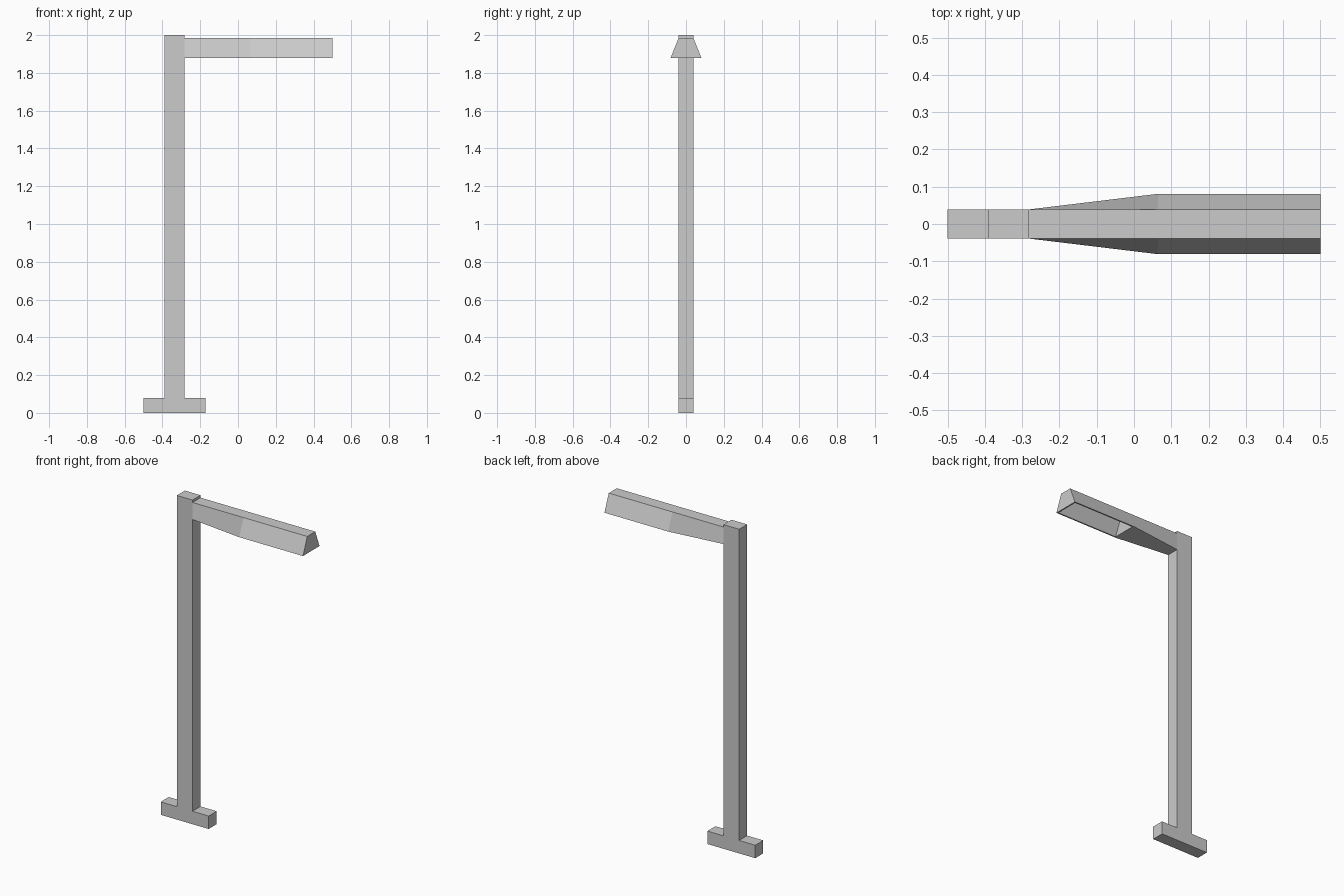
import bpy, bmesh

if "Cube" in bpy.data.objects:
    bpy.data.objects.remove(bpy.data.objects["Cube"])

HALF = 0.039  # half depth of the post


def finish(name, bm):
    bmesh.ops.recalc_face_normals(bm, faces=bm.faces[:])
    mesh = bpy.data.meshes.new(name)
    bm.to_mesh(mesh)
    bm.free()
    obj = bpy.data.objects.new(name, mesh)
    bpy.context.collection.objects.link(obj)
    return obj


# post with foot: one inverted T profile, extruded along y
profile = [(-0.5, 0), (-0.173, 0), (-0.173, 0.08), (-0.283, 0.08),
           (-0.283, 2), (-0.39, 2), (-0.39, 0.08), (-0.5, 0.08)]
bm = bmesh.new()
front = bm.faces.new([bm.verts.new((x, -HALF, z)) for x, z in profile])
ext = bmesh.ops.extrude_face_region(bm, geom=[front])
for v in ext["geom"]:
    if isinstance(v, bmesh.types.BMVert):
        v.co.y = HALF
finish("lamp_post", bm)

# arm and lamp head: trapezoid sections that widen at the bottom
BOTTOM, TOP = 1.88, 1.985
bm = bmesh.new()
rings = []
for x, w in [(-0.283, HALF), (0.065, 0.081), (0.5, 0.081)]:
    rings.append([bm.verts.new(c) for c in [(x, -w, BOTTOM), (x, w, BOTTOM),
                                            (x, HALF, TOP), (x, -HALF, TOP)]])
for a, b in zip(rings, rings[1:]):
    for i in range(4):
        j = (i + 1) % 4
        face = bm.faces.new((a[i], a[j], b[j], b[i]))
        if i == 0:
            underside = face  # ends as the underside of the head
bm.faces.new(rings[-1])
bmesh.ops.recalc_face_normals(bm, faces=bm.faces[:])

# hollow underside of the lamp head
bmesh.ops.inset_individual(bm, faces=[underside], thickness=0.012)
inner = bmesh.ops.extrude_discrete_faces(bm, faces=[underside])["faces"][0]
for v in inner.verts:
    v.co.z = TOP - 0.012
    v.co.y *= 0.44
finish("lamp_arm", bm)
